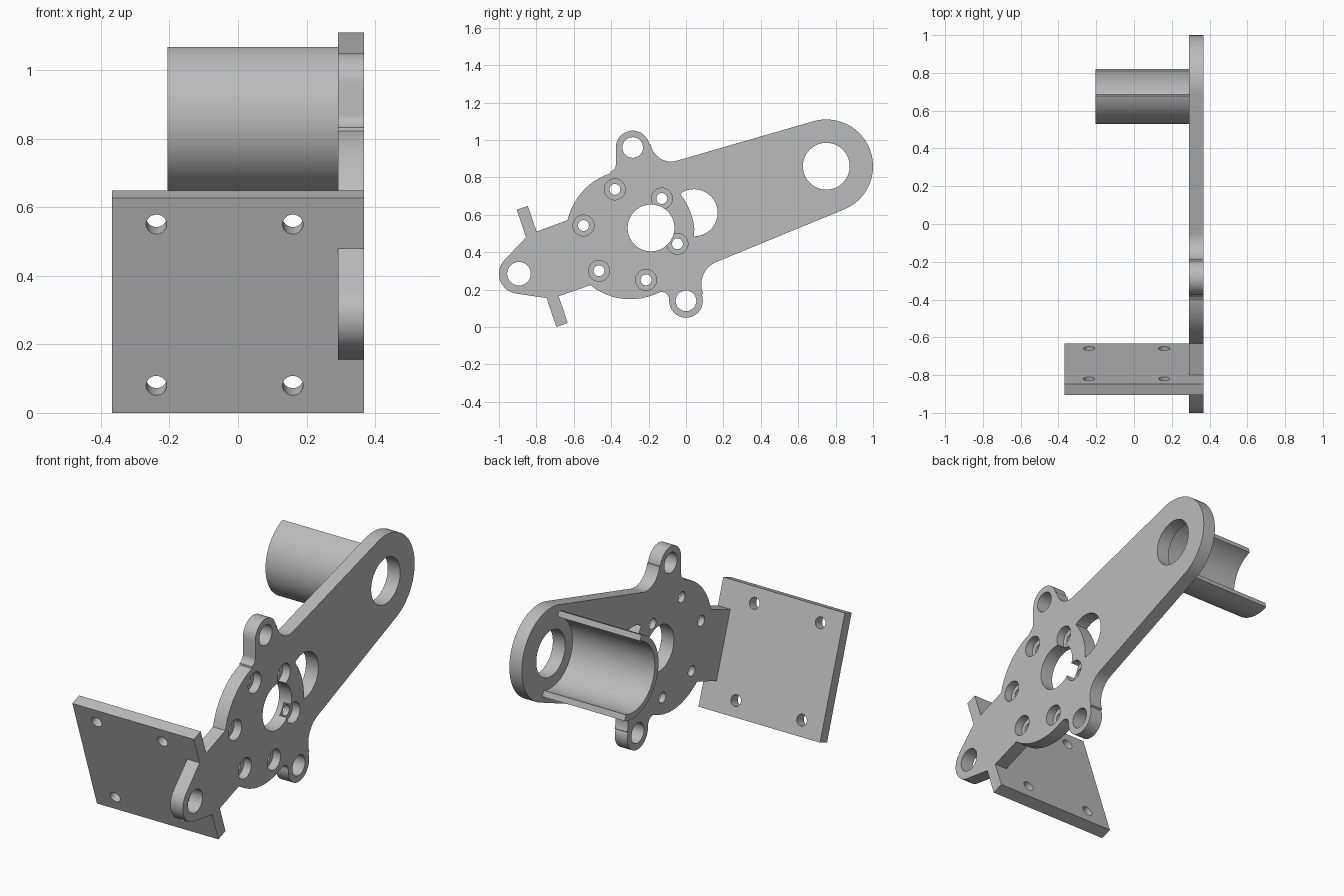
import bpy
import bmesh
from math import sin, cos, pi, radians
from mathutils import Matrix

if "Cube" in bpy.data.objects:
    bpy.data.objects.remove(bpy.data.objects["Cube"])

TILT = 19
X_IN, X_OUT = 0.292, 0.367      # inner and outer faces of the arm

metal = bpy.data.materials.new("grey_metal")
metal.use_nodes = True
metal.diffuse_color = (0.5, 0.5, 0.5, 1)
metal.node_tree.nodes["Principled BSDF"].inputs["Base Color"].default_value = (0.5, 0.5, 0.5, 1)


def arc(center, r, a0, a1):
    n = max(4, int(abs(a1 - a0) / 5))
    angles = [radians(a0 + (a1 - a0) * i / n) for i in range(n + 1)]
    return [(center[0] + r * cos(a), center[1] + r * sin(a)) for a in angles]


def circle(center, r):
    return arc(center, r, 0, 360)[:-1]


def make_object(name, bm):
    bmesh.ops.recalc_face_normals(bm, faces=bm.faces)
    mesh = bpy.data.meshes.new(name)
    bm.to_mesh(mesh)
    bm.free()
    mesh.materials.append(metal)
    obj = bpy.data.objects.new(name, mesh)
    bpy.context.collection.objects.link(obj)
    return obj


def prism(name, outline, x0, x1):
    """Extrude a (y, z) outline along x."""
    bm = bmesh.new()
    face = bm.faces.new([bm.verts.new((x0, y, z)) for y, z in outline])
    side = bmesh.ops.extrude_face_region(bm, geom=[face])["geom"]
    verts = [v for v in side if isinstance(v, bmesh.types.BMVert)]
    bmesh.ops.translate(bm, verts=verts, vec=(x1 - x0, 0, 0))
    return make_object(name, bm)


def combine(target, tool, operation="DIFFERENCE"):
    mod = target.modifiers.new("combine", "BOOLEAN")
    mod.operation, mod.solver, mod.object = operation, "EXACT", tool
    bpy.context.view_layer.objects.active = target
    bpy.ops.object.modifier_apply(modifier=mod.name)
    bpy.data.objects.remove(tool)


def drill(target, outline, x0=0.2, x1=0.5):
    combine(target, prism("drill", outline, x0, x1))


# Centres of the round features, as (y, z)
disc, pivot = (-0.297, 0.494), (0.75, 0.86)
top_ear, low_ear, front_ear = (-0.285, 0.96), (0, 0.14), (-0.893, 0.285)

# Arm plate: rounded end, ears, fillets and the motor disc in one outline
outline = (
    arc(pivot, 0.25, -67.3, 106)
    + arc((-0.08, 0.995), 0.11, 286, 190)
    + arc(top_ear, 0.09, 10, 180)
    + arc((-0.415, 0.87), 0.04, 0, -72)
    + arc(disc, 0.345, 108, 167)
    + [(-0.80, 0.51), (-0.855, 0.48)]
    + arc(front_ear, 0.107, 135, 261)
    + [(-0.745, 0.155), (-0.68, 0.165)]
    + arc(disc, 0.345, 231.5, 295)
    + arc((-0.13, 0.147), 0.04, 115, -3)
    + arc(low_ear, 0.09, 178, 382)
    + arc((0.212, 0.228), 0.13, 202, 112.7)
)
arm = prism("motor_arm", outline, X_IN, X_OUT)

# Tilted bracket plate with four screw holes
bracket = prism("bracket", [(-0.905, 0.627), (-0.846, 0.648), (-0.632, 0.022), (-0.693, 0)],
                -X_OUT, X_OUT)
for x in (-0.238, 0.16):
    for y, z in ((-0.879, 0.55), (-0.719, 0.08)):
        bm = bmesh.new()
        bmesh.ops.create_cone(
            bm, cap_ends=True, segments=32, radius1=0.03, radius2=0.03, depth=0.3,
            matrix=Matrix.Translation((x, y, z)) @ Matrix.Rotation(radians(TILT - 90), 4, "X"))
        combine(bracket, make_object("screw_drill", bm))
combine(arm, bracket, "UNION")

# Through holes: pivot, motor shaft and ears
for center, r in ((pivot, 0.125), ((-0.187, 0.53), 0.125), (top_ear, 0.055),
                  (low_ear, 0.055), (front_ear, 0.063)):
    drill(arm, circle(center, r))

# Crescent opening beside the motor disc
drill(arm, arc((0.043, 0.611), 0.126, -90, 126) + arc(disc, 0.343, 38, 0)[1:-1])

# Ring of counterbored bolt holes
for k in range(6):
    a = radians(109 + 60 * k)
    center = (disc[0] + 0.256 * cos(a), disc[1] + 0.256 * sin(a))
    drill(arm, circle(center, 0.029))
    drill(arm, circle(center, 0.056), X_OUT - 0.045)

# Half sleeve behind the pivot, open along the arm
sleeve = prism("half_sleeve",
               arc(pivot, 0.22, TILT + 90, TILT + 270) + arc(pivot, 0.188, TILT + 270, TILT + 90),
               -0.205, X_IN)

for obj in (arm, sleeve):
    bpy.ops.object.select_all(action="DESELECT")
    obj.select_set(True)
    bpy.context.view_layer.objects.active = obj
    bpy.ops.object.shade_smooth_by_angle(angle=radians(30))
